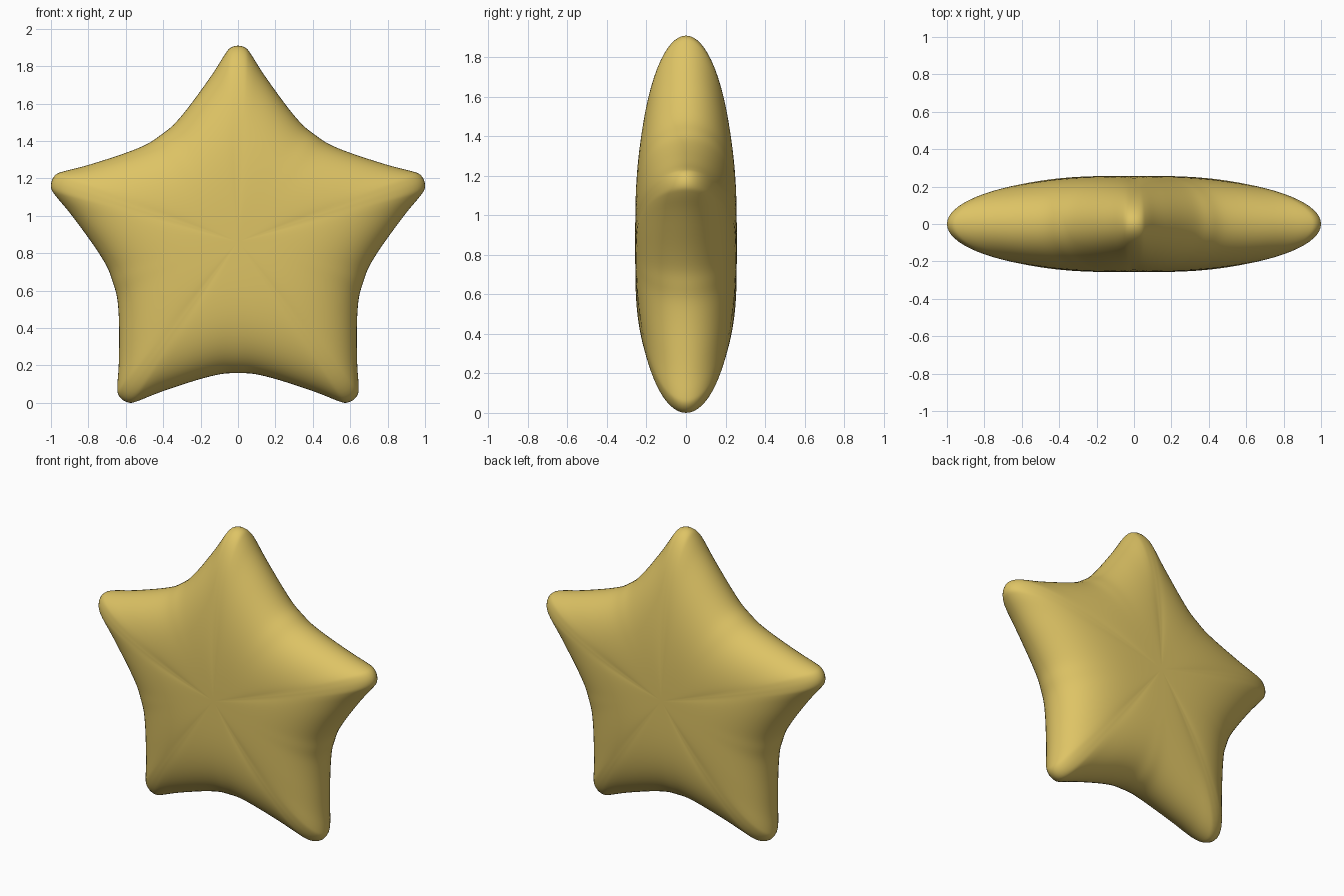
import bpy, bmesh, math
from mathutils import Vector

if "Cube" in bpy.data.objects:
    bpy.data.objects.remove(bpy.data.objects["Cube"])

HALF_DEPTH = 0.257
# half of one arm: (along arm axis, across), from tip to valley
HALF = [(1.045, 0), (1.034, .040), (1.0, .069), (.917, .121), (.834, .178),
        (.713, .267), (.622, .345), (.568, .413)]


def catmull(pts, steps):
    out, n = [], len(pts)
    for i in range(n):
        a, b, c, d = (pts[(i + k) % n] for k in (-1, 0, 1, 2))
        for s in range(steps):
            t = s / steps
            out.append(0.5 * (2 * b + (c - a) * t + (2 * a - 5 * b + 4 * c - d) * t * t
                              + (3 * b - a - 3 * c + d) * t ** 3))
    return out


# Closed five-armed outline in the x-z plane
arm = [(u, -v) for u, v in HALF[:0:-1]] + HALF[:-1]
outline = []
for k in range(5):
    ang = math.pi / 2 + k * math.tau / 5
    c, s = math.cos(ang), math.sin(ang)
    outline += [Vector((u * c - v * s, u * s + v * c)) for u, v in arm]
outline = catmull(outline, 4)
fit = 1.0 / max(p.x for p in outline)
outline = [p * fit for p in outline]
base = -min(p.y for p in outline)

# Pillow body: rings shrink from the rim to a pole on each face
bm = bmesh.new()
RINGS = 22


def ring(t, side):
    s = math.sin(t)
    verts = []
    for p in outline:
        f = min(1, max(0, (1.045 - p.length) / 0.345))
        power = 2.25 + 1.5 * f          # fuller section in the valleys
        y = HALF_DEPTH * math.sqrt(max(0, 1 - s ** power)) * side
        verts.append(bm.verts.new((p.x * s, y, p.y * s + base)))
    return verts


rim = ring(math.pi / 2, 0)
n = len(rim)
for side in (-1, 1):
    prev = rim
    for i in range(RINGS - 1, 0, -1):
        cur = ring(math.pi / 2 * i / RINGS, side)
        for j in range(n):
            bm.faces.new((prev[j], prev[(j + 1) % n], cur[(j + 1) % n], cur[j]))
        prev = cur
    pole = bm.verts.new((0, HALF_DEPTH * side, base))
    for j in range(n):
        bm.faces.new((prev[j], prev[(j + 1) % n], pole))
bmesh.ops.recalc_face_normals(bm, faces=bm.faces)
for f in bm.faces:
    f.smooth = True

mesh = bpy.data.meshes.new("star_body")
bm.to_mesh(mesh)
bm.free()
star = bpy.data.objects.new("star_body", mesh)
bpy.context.collection.objects.link(star)

gold = bpy.data.materials.new("gold")
gold.diffuse_color = (0.73, 0.55, 0.13, 1)
gold.use_nodes = True
gold.node_tree.nodes["Principled BSDF"].inputs["Base Color"].default_value = gold.diffuse_color
mesh.materials.append(gold)
